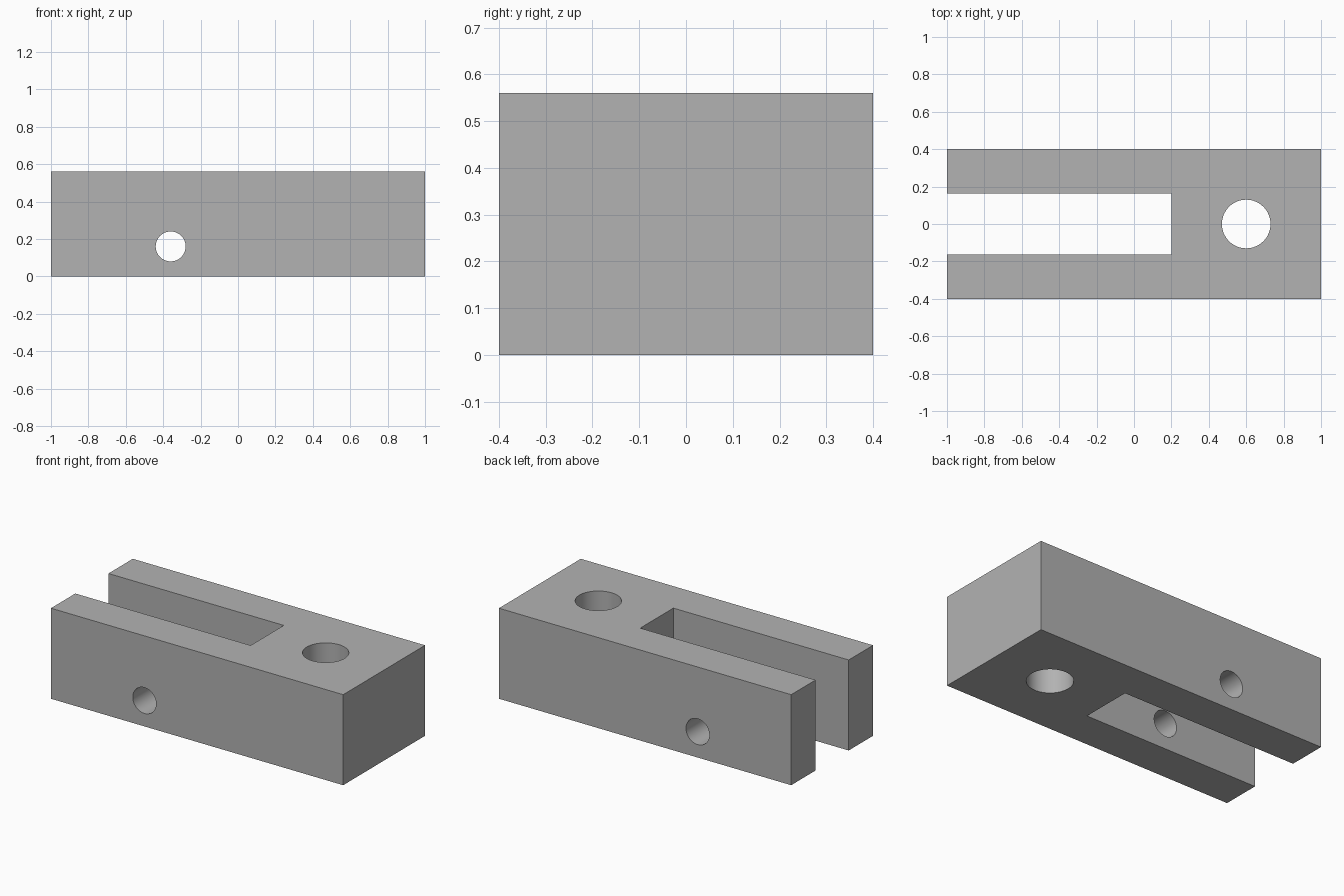
import bpy
import math

default = bpy.data.objects.get("Cube")
if default:
    bpy.data.objects.remove(default, do_unlink=True)

# Plain grey finish
grey = bpy.data.materials.new("plain grey")
grey.use_nodes = True
colour = (0.448, 0.448, 0.448, 1)
grey.diffuse_color = colour
grey.node_tree.nodes["Principled BSDF"].inputs["Base Color"].default_value = colour

LENGTH, WIDTH, HEIGHT = 2.0, 0.8, 0.56


def box(name, low, high):
    centre = [(a + b) / 2 for a, b in zip(low, high)]
    bpy.ops.mesh.primitive_cube_add(size=1, location=centre)
    obj = bpy.context.object
    obj.name = name
    obj.scale = [b - a for a, b in zip(low, high)]
    bpy.ops.object.transform_apply(location=True, rotation=True, scale=True)
    obj.data.materials.append(grey)
    return obj


def drill(name, radius, centre, rotation=(0, 0, 0)):
    bpy.ops.mesh.primitive_cylinder_add(
        vertices=64, radius=radius, depth=2, location=centre, rotation=rotation)
    obj = bpy.context.object
    obj.name = name
    obj.data.materials.append(grey)
    return obj


# Solid block
block = box("clevis_block", (-LENGTH / 2, -WIDTH / 2, 0), (LENGTH / 2, WIDTH / 2, HEIGHT))

# Open slot between the arms, vertical bore, and cross pin hole
cutters = [
    box("slot_cutter", (-1.2, -0.162, -0.2), (0.2, 0.162, HEIGHT + 0.2)),
    drill("bore_cutter", 0.13, (0.6, 0, HEIGHT / 2)),
    drill("pin_hole_cutter", 0.08, (-0.36, 0, 0.16), (math.pi / 2, 0, 0)),
]
for cutter in cutters:
    cut = block.modifiers.new(cutter.name, "BOOLEAN")
    cut.operation = "DIFFERENCE"
    cut.solver = "EXACT"
    cut.object = cutter

# Bake the cuts, then remove the cutters
bpy.ops.object.select_all(action="DESELECT")
block.select_set(True)
bpy.context.view_layer.objects.active = block
for cutter in cutters:
    bpy.ops.object.modifier_apply(modifier=cutter.name)
for cutter in cutters:
    bpy.data.objects.remove(cutter, do_unlink=True)

bpy.ops.object.shade_smooth_by_angle(angle=math.radians(30))
